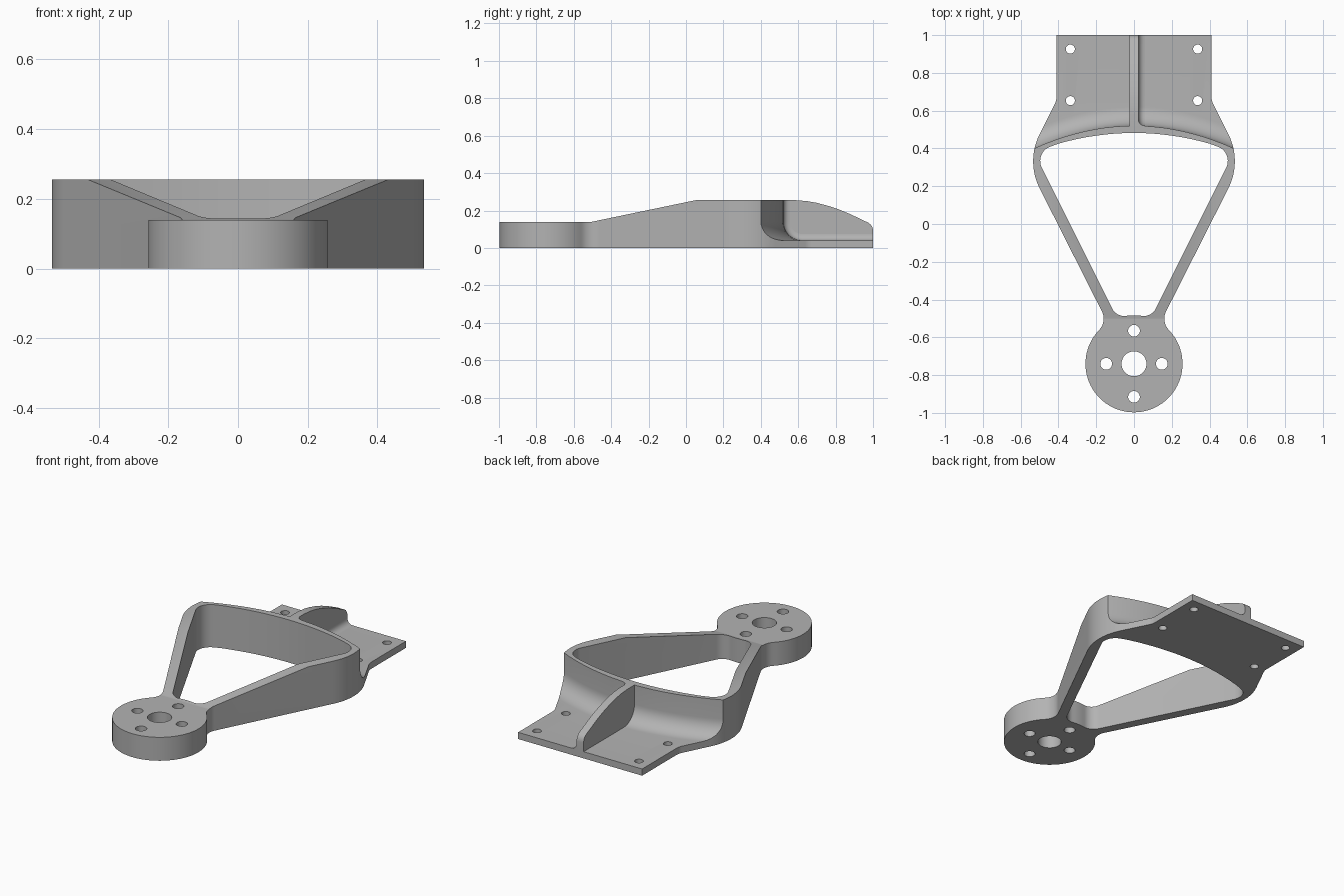
import bpy, bmesh, math
from mathutils import Vector

if "Cube" in bpy.data.objects:
    bpy.data.objects.remove(bpy.data.objects["Cube"])

grey = bpy.data.materials.new("cast_grey")
grey.diffuse_color = (0.45, 0.45, 0.45, 1)
grey.use_nodes = True
grey.node_tree.nodes["Principled BSDF"].inputs["Base Color"].default_value = grey.diffuse_color


def rounded(points, steps=10):
    """Open 2D path; every (x, y, r) point becomes a fillet of radius r."""
    out = []
    for i, p in enumerate(points):
        c = Vector(p[:2])
        if len(p) < 3:
            out.append(c)
            continue
        u = (Vector(points[i - 1][:2]) - c).normalized()
        v = (Vector(points[i + 1][:2]) - c).normalized()
        half = u.angle(v) / 2
        centre = c + (u + v).normalized() * p[2] / math.sin(half)
        reach = p[2] / math.tan(half)
        a, b = c + u * reach - centre, c + v * reach - centre
        turn = math.atan2(a.x * b.y - a.y * b.x, a.dot(b))
        for k in range(steps + 1):
            t = turn * k / steps
            out.append(centre + Vector((a.x * math.cos(t) - a.y * math.sin(t),
                                        a.x * math.sin(t) + a.y * math.cos(t))))
    return out


def mirrored(path):
    """Close a right-hand half path that starts and ends on x = 0 or is open at its end."""
    left = [Vector((-p.x, p.y)) for p in reversed(path) if p.x > 1e-5]
    return list(path) + left


def loft(name, rings):
    """Solid through equal closed rings of 3D points."""
    bm = bmesh.new()
    vs = [[bm.verts.new(p) for p in ring] for ring in rings]
    n = len(rings[0])
    for a, b in zip(vs, vs[1:]):
        for i in range(n):
            j = (i + 1) % n
            bm.faces.new((a[i], a[j], b[j], b[i]))
    bm.faces.new(list(reversed(vs[0])))
    bm.faces.new(vs[-1])
    bmesh.ops.recalc_face_normals(bm, faces=bm.faces)
    me = bpy.data.meshes.new(name)
    bm.to_mesh(me)
    bm.free()
    me.materials.append(grey)
    ob = bpy.data.objects.new(name, me)
    bpy.context.collection.objects.link(ob)
    return ob


def prism_z(name, outline, z0, z1):
    return loft(name, [[(p[0], p[1], z) for p in outline] for z in (z0, z1)])


def prism_x(name, outline, x0, x1):
    return loft(name, [[(x, p[0], p[1]) for p in outline] for x in (x0, x1)])


def cut(ob, cutter):
    m = ob.modifiers.new("cut", 'BOOLEAN')
    m.operation, m.solver, m.object = 'DIFFERENCE', 'EXACT', cutter
    bpy.context.view_layer.update()
    dg = bpy.context.evaluated_depsgraph_get()
    me = bpy.data.meshes.new_from_object(ob.evaluated_get(dg))
    ob.modifiers.clear()
    ob.data = me
    bpy.data.objects.remove(cutter)


def smooth(ob):
    bpy.ops.object.select_all(action='DESELECT')
    ob.select_set(True)
    bpy.context.view_layer.objects.active = ob
    bpy.ops.object.shade_smooth_by_angle(angle=math.radians(30))


# Frame outline: round hub, splayed arms, mounting plate
HUB_Y, HUB_R = -0.74, 0.257
hub = []
for k in range(31):
    a = math.radians(-90 + 133.9 * k / 30)
    hub.append((HUB_R * math.cos(a), HUB_Y + HUB_R * math.sin(a)))
side = rounded([hub[-1], (0.142, -0.518, 0.086), (0.572, 0.332, 0.317),
                (0.41, 0.655, 0.08), (0.41, 1.0)])
outline = [Vector((max(p[0], 0), p[1])) for p in hub] + side[2:]
frame = prism_z("bracket_frame", mirrored(outline), 0, 0.4)

# Triangular opening between the arms, with an arched rear edge
arch = [Vector((x, 0.482 - 0.354 * x * x))
        for x in (0.40, 0.35, 0.3, 0.25, 0.2, 0.15, 0.1, 0.05, 0)]
opening = rounded([(0, -0.483), (0.03, -0.485), (0.093, -0.492, 0.07),
                   (0.528, 0.378, 0.08), tuple(arch[0])])[:-1] + arch
cut(frame, prism_z("opening_cutter", mirrored(opening), -0.1, 0.5))

# Sloping top edge of the arms
cut(frame, prism_x("top_cutter", [(-1.2, 0.14), (-0.503, 0.14), (0.05, 0.255), (1.2, 0.255),
                                  (1.2, 0.6), (-1.2, 0.6)], -0.8, 0.8))

# Space behind the arched wall, with a cove down to the plate
PLATE, COVE = 0.04, 0.10
cove = [(COVE - COVE * math.cos(t), PLATE + COVE - COVE * math.sin(t))
        for t in [math.pi / 2 * k / 10 for k in range(11)]]
profile = [(0, 0.5)] + cove + [(0.9, PLATE), (0.9, 0.5)]
stations = [-0.64 + 0.04 * k for k in range(33)]
cut(frame, loft("rear_cutter", [[(x, 0.52 - 0.43 * x * x + y, z) for y, z in profile]
                                for x in stations]))

# Bore and bolt holes
holes = [(0, HUB_Y, 0.066)]
holes += [(0.147 * s, HUB_Y, 0.031) for s in (-1, 1)]
holes += [(0, HUB_Y + 0.175 * s, 0.031) for s in (-1, 1)]
holes += [(0.337 * s, y, 0.024) for s in (-1, 1) for y in (0.653, 0.926)]
for x, y, r in holes:
    ring = [(x + r * math.cos(math.tau * k / 32), y + r * math.sin(math.tau * k / 32))
            for k in range(32)]
    cut(frame, prism_z("hole_cutter", ring, -0.1, 0.5))
smooth(frame)

# Centre rib with a curved top and rounded nose
RIB = 0.023
rib_side = rounded([(0.505, 0.03), (1.0, 0.03), (1.0, 0.123, 0.05), (0.93, 0.156),
                    (0.88, 0.18), (0.82, 0.205), (0.76, 0.225), (0.70, 0.241),
                    (0.65, 0.250), (0.59, 0.255), (0.505, 0.255)], 6)
smooth(prism_x("centre_rib", rib_side, -RIB, RIB))

# Cove along the right foot of the rib, running up the wall
R = 0.035
path = [((0.52, 0.255), (1, 0))]
for y, z in cove:
    path.append(((0.52 + y, z), ((COVE - y) / COVE, (PLATE + COVE - z) / COVE)))
path.append(((1.0, PLATE), (0, 1)))
section = [(-0.01, -0.008), (-0.01, R)]
section += [(R - R * math.cos(t), R - R * math.sin(t))
            for t in [math.pi / 2 * k / 6 for k in range(7)]]
section += [(R, -0.008)]
smooth(loft("rib_fillet", [[(RIB + a, p[0] + n[0] * b, p[1] + n[1] * b) for a, b in section]
                           for p, n in path]))
